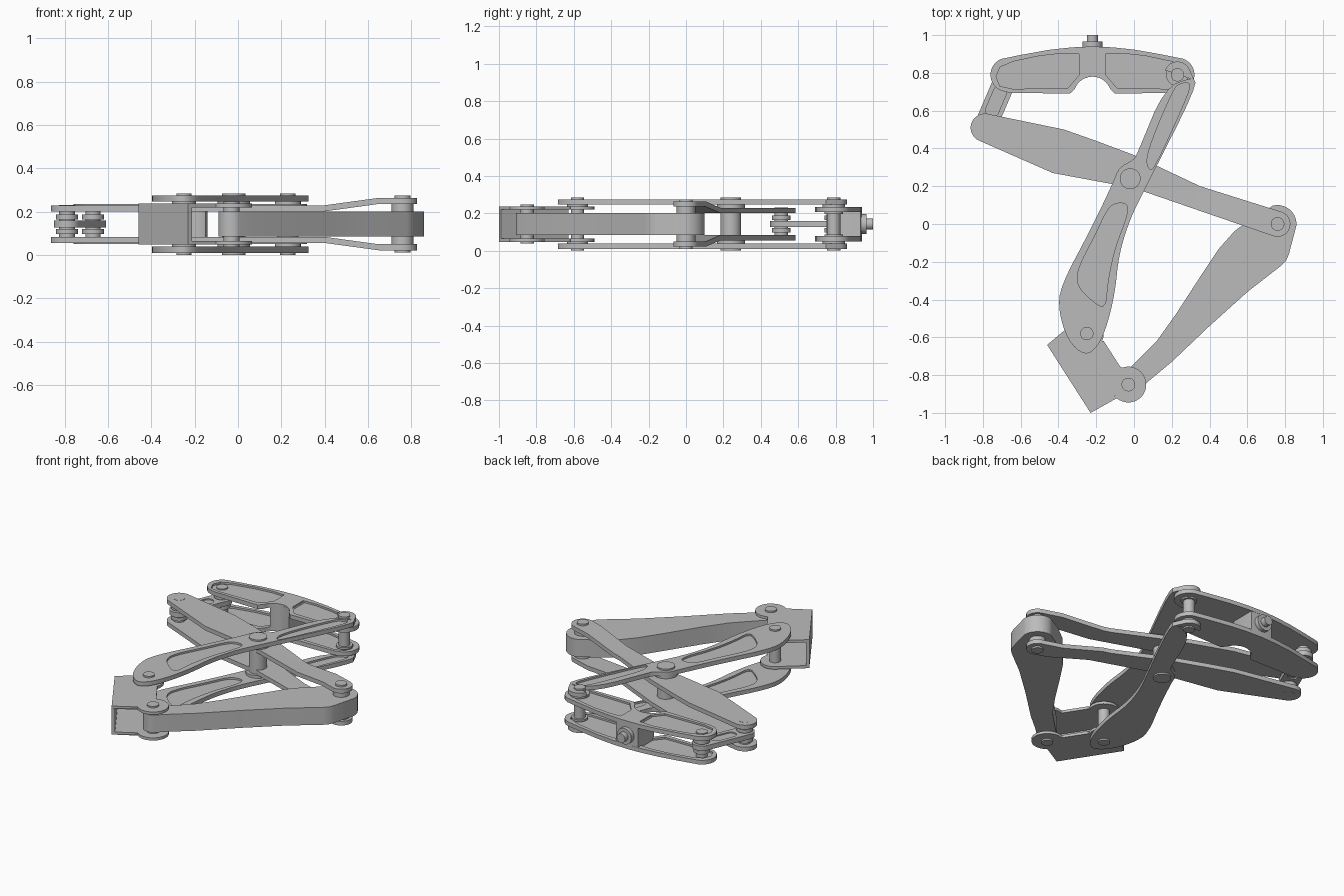
import bpy, bmesh, math
from mathutils import Vector, Matrix

cube = bpy.data.objects.get("Cube")
if cube:
    bpy.data.objects.remove(cube, do_unlink=True)

MID = 0.1425          # height of the mechanism's middle plane
HEAD_X = -0.22        # symmetry line of the head

grey = bpy.data.materials.new("plain grey")
grey.use_nodes = True
grey.diffuse_color = (0.5, 0.5, 0.5, 1)
grey.node_tree.nodes["Principled BSDF"].inputs["Base Color"].default_value = (0.5, 0.5, 0.5, 1)


def finish(name, bm):
    bmesh.ops.recalc_face_normals(bm, faces=bm.faces)
    mesh = bpy.data.meshes.new(name)
    bm.to_mesh(mesh)
    bm.free()
    mesh.materials.append(grey)
    obj = bpy.data.objects.new(name, mesh)
    bpy.context.collection.objects.link(obj)
    bpy.ops.object.select_all(action='DESELECT')
    obj.select_set(True)
    bpy.context.view_layer.objects.active = obj
    bpy.ops.object.shade_smooth_by_angle(angle=math.radians(30))
    return obj


def arc(center, r, start, end, n=14):
    """Points on an arc, angles in degrees."""
    step = (end - start) / n
    return [(center[0] + r * math.cos(math.radians(start + i * step)),
             center[1] + r * math.sin(math.radians(start + i * step))) for i in range(n + 1)]


def rounded(points, passes=2):
    """Corner cutting turns a few points into a soft outline."""
    for _ in range(passes):
        out = []
        for a, b in zip(points, points[1:] + points[:1]):
            a, b = Vector(a), Vector(b)
            out += [tuple(a.lerp(b, 0.25)), tuple(a.lerp(b, 0.75))]
        points = out
    return points


def add_layer(bm, loops, z0, z1):
    """Extrude an outline, with the later loops as holes."""
    layer = bmesh.new()
    edges = []
    for loop in loops:
        verts = [layer.verts.new((p[0], p[1], z0)) for p in loop]
        edges += [layer.edges.new((a, b)) for a, b in zip(verts, verts[1:] + verts[:1])]
    bmesh.ops.triangle_fill(layer, edges=edges, use_beauty=True, normal=(0, 0, 1))
    new = bmesh.ops.extrude_face_region(layer, geom=layer.faces[:])["geom"]
    top = [v for v in new if isinstance(v, bmesh.types.BMVert)]
    bmesh.ops.translate(layer, verts=top, vec=(0, 0, z1 - z0))
    bmesh.ops.recalc_face_normals(layer, faces=layer.faces)
    temp = bpy.data.meshes.new("layer")
    layer.to_mesh(temp)
    layer.free()
    bm.from_mesh(temp)
    bpy.data.meshes.remove(temp)


def plate(name, outline, z0, z1, pockets=(), depth=0.012):
    bm = bmesh.new()
    if pockets:
        add_layer(bm, [outline], z0, z1 - depth)
        add_layer(bm, [outline, *pockets], z1 - depth, z1)
    else:
        add_layer(bm, [outline], z0, z1)
    return finish(name, bm)


def cylinder(name, center, r, length, axis='Z'):
    bm = bmesh.new()
    turn = Matrix.Rotation(math.radians(90), 4, 'X') if axis == 'Y' else Matrix()
    bmesh.ops.create_cone(bm, cap_ends=True, segments=32, radius1=r, radius2=r,
                          depth=length, matrix=Matrix.Translation(center) @ turn)
    return finish(name, bm)


# Pivot positions
HEAD_R, HEAD_L = (0.23, 0.79), (-0.67, 0.79)
CENTRE, ARM_END = (-0.02, 0.24), (-0.25, -0.58)
LINK_L, LINK_R = (-0.79, 0.51), (0.76, 0.0)
KNUCKLE = (-0.03, -0.85)

# Long curved arms, one above and one below
arm = arc(HEAD_R, 0.07, 160, 30, 10) + rounded(
    [(0.31, 0.78), (0.335, 0.73), (0.06, 0.19), (-0.02, 0.03), (-0.08, -0.16),
     (-0.1, -0.36), (-0.14, -0.53), (-0.19, -0.65), (-0.26, -0.7), (-0.35, -0.62),
     (-0.4, -0.46), (-0.39, -0.33), (-0.23, -0.03), (-0.11, 0.22), (-0.08, 0.3),
     (0.0, 0.34), (0.02, 0.38), (0.16, 0.72)])
# keep the soft part in order from the right shoulder to the left of the end boss
first = max(range(11, len(arm)), key=lambda i: arm[i][0] + arm[i][1])
arm = arm[:11] + arm[first:] + [p for p in arm[11:first] if p[0] < 0.2]
grip_pocket = rounded([(-0.15, 0.06), (-0.11, 0.11), (-0.03, 0.11), (-0.04, 0.03),
                       (-0.1, -0.12), (-0.14, -0.3), (-0.15, -0.45), (-0.22, -0.41),
                       (-0.3, -0.33), (-0.3, -0.24), (-0.2, -0.05)])
tip_pocket = rounded([(0.08, 0.28), (0.06, 0.36), (0.21, 0.72), (0.25, 0.745),
                      (0.3, 0.75), (0.28, 0.67), (0.11, 0.3)])
for side, z in (("lower", 0.01), ("upper", 0.247)):
    plate(side + "_arm", arm, z, z + 0.028, [grip_pocket, tip_pocket])

# Cross links, stepped outwards at the lever end
link = (arc(LINK_L, 0.075, 82, 245) + [(-0.43, 0.27), (0.0, 0.19)]
        + arc(LINK_R, 0.068, 252, 430) + [(0.35, 0.2), (0.0, 0.365), (-0.2, 0.44), (-0.37, 0.5)])
for side, sign in (("lower", -1), ("upper", 1)):
    z = MID + sign * 0.073
    obj = plate(side + "_cross_link", link, z - 0.014, z + 0.014)
    bm = bmesh.new()
    bm.from_mesh(obj.data)
    for x in (0.4, 0.65):
        bmesh.ops.bisect_plane(bm, geom=bm.verts[:] + bm.edges[:] + bm.faces[:],
                               plane_co=(x, 0, 0), plane_no=(1, 0, 0))
    for v in bm.verts:
        v.co.z += sign * 0.034 * min(1, max(0, (v.co.x - 0.4) / 0.25))
    bm.to_mesh(obj.data)
    bm.free()

# Solid lever
lever = (arc(KNUCKLE, 0.06, 310, 120, 16) + [(0.02, -0.72), (0.12, -0.62), (0.22, -0.48), (0.35, -0.28),
         (0.45, -0.13), (0.53, -0.04), (0.62, 0.03), (0.7, 0.075)]
         + arc((0.76, 0.0), 0.1, 105, -5, 10)
         + [(0.82, -0.16), (0.805, -0.195), (0.78, -0.22), (0.6, -0.36), (0.4, -0.54), (0.2, -0.73), (0.08, -0.83)])
plate("lever", lever, MID - 0.058, MID + 0.058)

# Channel bracket: two cheeks and an outer web
cheek = ([(-0.46, -0.64), (-0.23, -1.0), (-0.1, -0.91)] + arc(KNUCKLE, 0.095, 217, 470, 20)
         + [(-0.07, -0.76), (-0.16, -0.62)] + arc(ARM_END, 0.09, -25, 120, 10))
for side, sign in (("lower", -1), ("upper", 1)):
    z = MID + sign * 0.086
    plate(side + "_bracket_cheek", cheek, z - 0.009, z + 0.009)
plate("bracket_web", [(-0.46, -0.64), (-0.23, -1.0), (-0.213, -0.989), (-0.443, -0.629)],
      MID - 0.094, MID + 0.094)


# Head: two pocketed plates around a middle block
def flip(points):
    return [(2 * HEAD_X - x, y) for x, y in reversed(points)]


half = (arc((HEAD_X, 0.68), 0.1, 90, 160, 8) + [(-0.34, 0.69), (-0.66, 0.695)]
        + arc(HEAD_L, 0.09, 260, 110, 14) + [(-0.6, 0.895), (-0.45, 0.922), (-0.33, 0.935), (HEAD_X, 0.94)])
head = half[:-1] + [half[-1]] + flip(half)[1:-1]
pocket = [(-0.29, 0.9), (-0.29, 0.79), (-0.35, 0.72), (-0.64, 0.715), (-0.71, 0.73),
          (-0.73, 0.78), (-0.71, 0.83), (-0.64, 0.86), (-0.5, 0.89), (-0.38, 0.903)]
for side, z in (("lower", 0.05), ("upper", 0.207)):
    plate(side + "_head_plate", head, z, z + 0.028, [pocket, flip(pocket)])
core = (arc((HEAD_X, 0.68), 0.1, 45, 135, 8)
        + [(-0.3, 0.78), (-0.3, 0.934), (HEAD_X, 0.94), (-0.14, 0.934), (-0.14, 0.78)])
plate("head_block", core, 0.06, 0.225)
cylinder("bolt_collar", (HEAD_X, 0.95, MID), 0.053, 0.03, 'Y')
cylinder("bolt_shaft", (HEAD_X, 0.965, MID), 0.03, 0.07, 'Y')

# Short centre link with a recessed face on both sides
lean = math.degrees(math.atan2(HEAD_L[1] - LINK_L[1], HEAD_L[0] - LINK_L[0]))


def capsule(r, inset=0):
    along = (Vector(HEAD_L) - Vector(LINK_L)).normalized() * inset
    return (arc(Vector(HEAD_L) - along, r, lean - 90, lean + 90)
            + arc(Vector(LINK_L) + along, r, lean + 90, lean + 270))


bm = bmesh.new()
add_layer(bm, [capsule(0.06)], MID - 0.008, MID + 0.008)
for z in (MID - 0.016, MID + 0.008):
    add_layer(bm, [capsule(0.06), capsule(0.035, 0.1)], z, z + 0.008)
finish("short_link", bm)

# Pivot pins: centre, radius, half length
for name, (x, y), r, h in (
        ("head_right_pin", HEAD_R, 0.035, 0.1425), ("head_left_pin", HEAD_L, 0.035, 0.088),
        ("centre_pin", CENTRE, 0.055, 0.1425), ("arm_end_pin", ARM_END, 0.035, 0.1425),
        ("lever_pin", LINK_R, 0.036, 0.132), ("link_left_pin", LINK_L, 0.036, 0.088),
        ("knuckle_pin", KNUCKLE, 0.036, 0.105)):
    cylinder(name, (x, y, MID), r, 2 * h)

# Spacer washers, mirrored above and below
for name, (x, y), r, low, high in (
        ("head_right", HEAD_R, 0.06, 0.09, 0.106), ("head_right_inner", HEAD_R, 0.05, 0.055, 0.068),
        ("head_left", HEAD_L, 0.05, 0.022, 0.045), ("link_left", LINK_L, 0.05, 0.022, 0.045),
        ("centre", CENTRE, 0.075, 0.086, 0.106), ("lever", LINK_R, 0.05, 0.057, 0.094),
        ("arm_end", ARM_END, 0.055, 0.094, 0.106)):
    for side, sign in (("lower", -1), ("upper", 1)):
        cylinder(f"{side}_{name}_washer", (x, y, MID + sign * (low + high) / 2), r, high - low)
